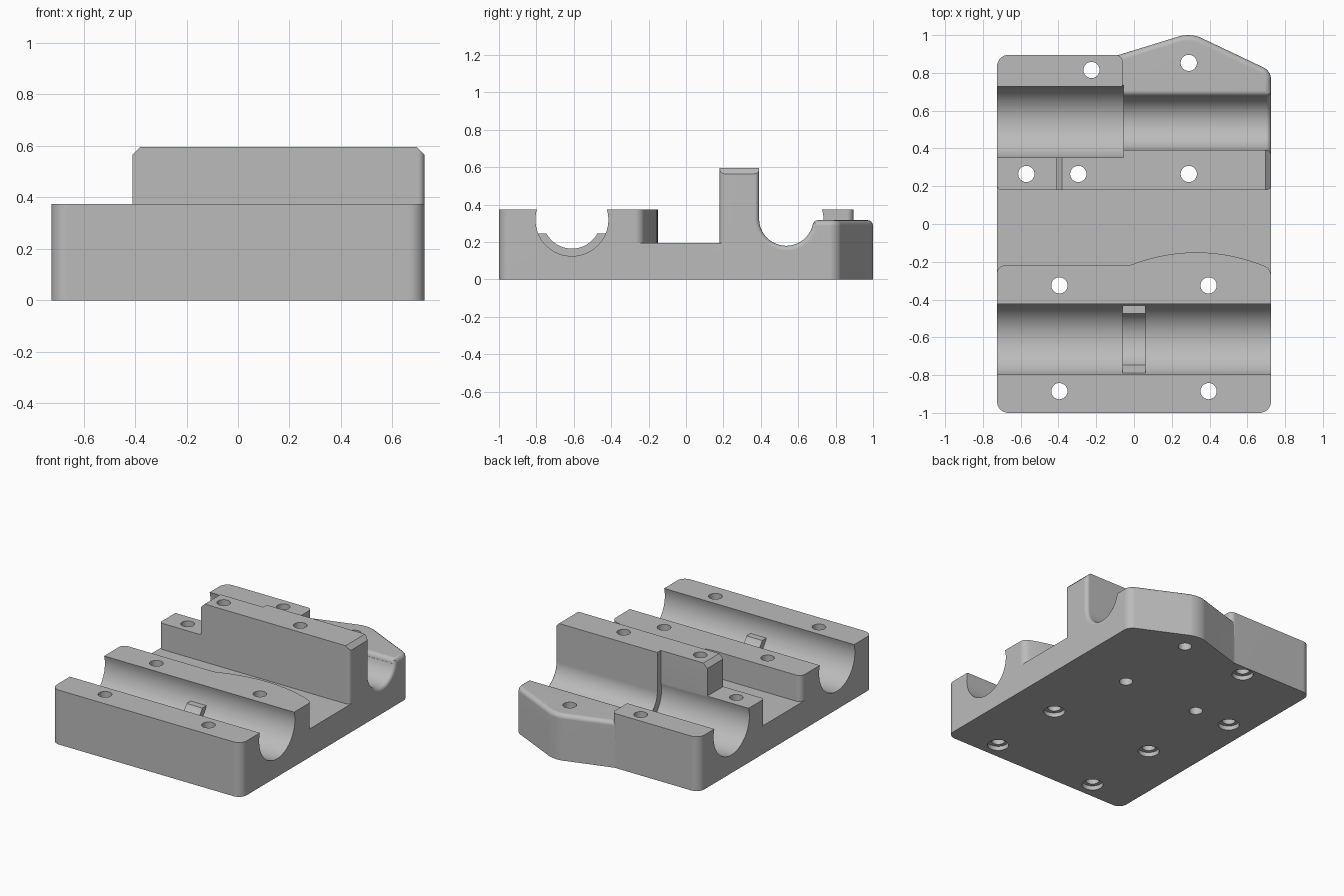
import bpy, bmesh
from math import sin, cos, pi, asin, radians
from mathutils import Vector

cube = bpy.data.objects.get("Cube")
if cube:
    bpy.data.objects.remove(cube, do_unlink=True)

grey = bpy.data.materials.new("machined_grey")
grey.use_nodes = True
grey.diffuse_color = (0.5, 0.5, 0.5, 1)
for node in grey.node_tree.nodes:
    if node.type == 'BSDF_PRINCIPLED':
        node.inputs["Base Color"].default_value = grey.diffuse_color

HALF = 0.725      # half width of the mount
DECK = 0.375      # height of the low blocks


def loft(name, rings, rounded_top=0, round_edge=None):
    """Solid through matching rings; optionally fillet its top rim or one upright edge."""
    bm = bmesh.new()
    vs = [[bm.verts.new(p) for p in ring] for ring in rings]
    n = len(vs[0])
    for a, b in zip(vs, vs[1:]):
        for i in range(n):
            j = (i + 1) % n
            bm.faces.new((a[i], a[j], b[j], b[i]))
    bm.faces.new(vs[0])
    bm.faces.new(vs[-1])
    bmesh.ops.recalc_face_normals(bm, faces=bm.faces)
    if rounded_top:
        top = max(v.co.z for v in bm.verts)
        edges = [e for e in bm.edges if all(v.co.z > top - 1e-5 for v in e.verts)]
        bmesh.ops.bevel(bm, geom=edges, offset=rounded_top, segments=4,
                        profile=0.5, affect='EDGES', clamp_overlap=False)
    if round_edge:
        edges = [e for e in bm.edges
                 if all((v.co.xy - Vector(round_edge)).length < 1e-4 for v in e.verts)]
        bmesh.ops.bevel(bm, geom=edges, offset=0.025, segments=5,
                        profile=0.5, affect='EDGES')
    mesh = bpy.data.meshes.new(name)
    bm.to_mesh(mesh)
    bm.free()
    obj = bpy.data.objects.new(name, mesh)
    bpy.context.collection.objects.link(obj)
    mesh.materials.append(grey)
    return obj


def outline(corners, steps=8):
    """Plan outline from (x, y, corner size), rounding each sized corner."""
    pts = []
    for i, (x, y, d) in enumerate(corners):
        p = Vector((x, y))
        if not d:
            pts.append(p)
            continue
        prev = Vector(corners[i - 1][:2])
        nxt = Vector(corners[(i + 1) % len(corners)][:2])
        a, b = p + (prev - p).normalized() * d, p + (nxt - p).normalized() * d
        for k in range(steps + 1):
            t = k / steps
            u, w = 1 - t, 1.414 * t * (1 - t)
            pts.append((a * u * u + p * w + b * t * t) / (u * u + w + t * t))
    return pts


def prism(name, corners, height, **kw):
    pts = outline(corners)
    return loft(name, [[(p.x, p.y, z) for p in pts] for z in (0, height)], **kw)


def box(name, x0, x1, y0, y1, z0, z1):
    return loft(name, [[(x0, y0, z), (x1, y0, z), (x1, y1, z), (x0, y1, z)] for z in (z0, z1)])


def channel(name, y, z, rise, sections):
    """Open trough cutter along x; each section is (x, radius)."""
    rings = []
    for x, r in sections:
        a = asin(rise / r)
        arc = [a - (pi + 2 * a) * k / 40 for k in range(41)]
        ring = [(x, y + r * cos(t), z + r * sin(t)) for t in arc]
        ring += [(x, ring[-1][1], 0.8), (x, ring[0][1], 0.8)]
        rings.append(ring)
    return loft(name, rings)


def bore(x, y, z0, z1, r):
    ring = [(x + r * cos(2 * pi * k / 32), y + r * sin(2 * pi * k / 32)) for k in range(32)]
    return loft("bore", [[(px, py, z) for px, py in ring] for z in (z0, z1)])


def combine(body, tool, operation):
    bpy.context.view_layer.objects.active = body
    mod = body.modifiers.new("combine", 'BOOLEAN')
    mod.operation, mod.solver, mod.object = operation, 'EXACT', tool
    bpy.ops.object.modifier_apply(modifier=mod.name)
    bpy.data.objects.remove(tool, do_unlink=True)


# Base slab
body = prism("bearing_mount", [
    (-HALF, -1, 0.06), (HALF, -1, 0.06), (HALF, 0.81, 0.04),
    (0.3, 1.012, 0.06), (-0.08, 0.895, 0), (-HALF, 0.895, 0.06)], 0.195)

# Front block with a bulged rear face
bulge = [(0.68 - 0.05 * k, -0.15 - 0.55 * (0.35 - 0.05 * k) ** 2, 0) for k in range(15)]
front_block = prism("front_block", [
    (-HALF, -1, 0.06), (HALF, -1, 0.06), (HALF, -0.24, 0.03)] + bulge +
    [(-0.05, -0.22, 0), (-HALF, -0.22, 0.04)], DECK)

# Rear blocks, channel bed and filleted shelf
rear_block = prism("rear_block", [
    (-HALF, 0.18, 0.025), (-0.06, 0.18, 0), (-0.06, 0.895, 0.035),
    (-HALF, 0.895, 0.06)], DECK)
channel_bed = box("channel_bed", -0.2, HALF, 0.25, 0.7, 0, 0.285)
shelf = prism("rear_shelf", [
    (-0.12, 0.676, 0), (HALF, 0.676, 0), (HALF, 0.81, 0.04),
    (0.3, 1.012, 0.06), (-0.12, 0.883, 0)], 0.317, rounded_top=0.03)

# Tall wall with chamfered top ends
wall_shape = [(-0.41, 0), (HALF, 0), (HALF, 0.565), (HALF - 0.03, 0.595),
              (-0.38, 0.595), (-0.41, 0.565)]
wall = loft("tall_wall", [[(x, y, z) for x, z in wall_shape] for y in (0.18, 0.41)],
            round_edge=(HALF, 0.18))

for part in (front_block, rear_block, channel_bed, shelf, wall):
    combine(body, part, 'UNION')

# Channels, the narrow one flared at its open end
flare = [(HALF - 0.025 * (1 - sin(t)), 0.145 + 0.025 * (1 - cos(t)))
         for t in (pi / 2 * k / 5 for k in range(6))]
for cutter in (
        channel("front_channel", -0.61, 0.32, 0.055, [(-0.9, 0.195), (0.9, 0.195)]),
        channel("rear_wide_channel", 0.54, 0.32, 0.055, [(-0.9, 0.195), (-0.055, 0.195)]),
        channel("rear_narrow_channel", 0.536, 0.325, 0,
                [(-0.1, 0.145)] + flare + [(0.8, 0.17)])):
    combine(body, cutter, 'DIFFERENCE')

# Locating rib in the front channel
combine(body, box("rib", -0.06, 0.06, -0.792, -0.428, 0.1, 0.245), 'UNION')
combine(body, channel("rib_cut", -0.61, 0.32, 0, [(-0.06, 0.155), (0.06, 0.155)]), 'DIFFERENCE')

# Bolt holes: counterbored from below, then plain
counterbored = [(x, y) for x in (-0.395, 0.395) for y in (-0.885, -0.325)]
counterbored += [(-0.57, 0.265), (-0.225, 0.815)]
plain = [(-0.295, 0.265), (0.29, 0.265), (0.29, 0.853)]
for x, y in counterbored + plain:
    combine(body, bore(x, y, -0.1, 0.8, 0.043), 'DIFFERENCE')
for x, y in counterbored:
    combine(body, bore(x, y, -0.1, 0.03, 0.068), 'DIFFERENCE')

# Cross holes through the tall wall
for x in (0.075, 0.56):
    cross = bore(x, 0.485, -0.6, -0.1, 0.04)
    for v in cross.data.vertices:
        v.co = (v.co.x, -v.co.z, v.co.y)
    cross.data.flip_normals()
    combine(body, cross, 'DIFFERENCE')

# Smooth fillets, crisp edges
bpy.ops.object.select_all(action='DESELECT')
body.select_set(True)
bpy.context.view_layer.objects.active = body
bpy.ops.object.shade_smooth_by_angle(angle=radians(30))
weighted = body.modifiers.new("weighted_normals", 'WEIGHTED_NORMAL')
weighted.keep_sharp = True
